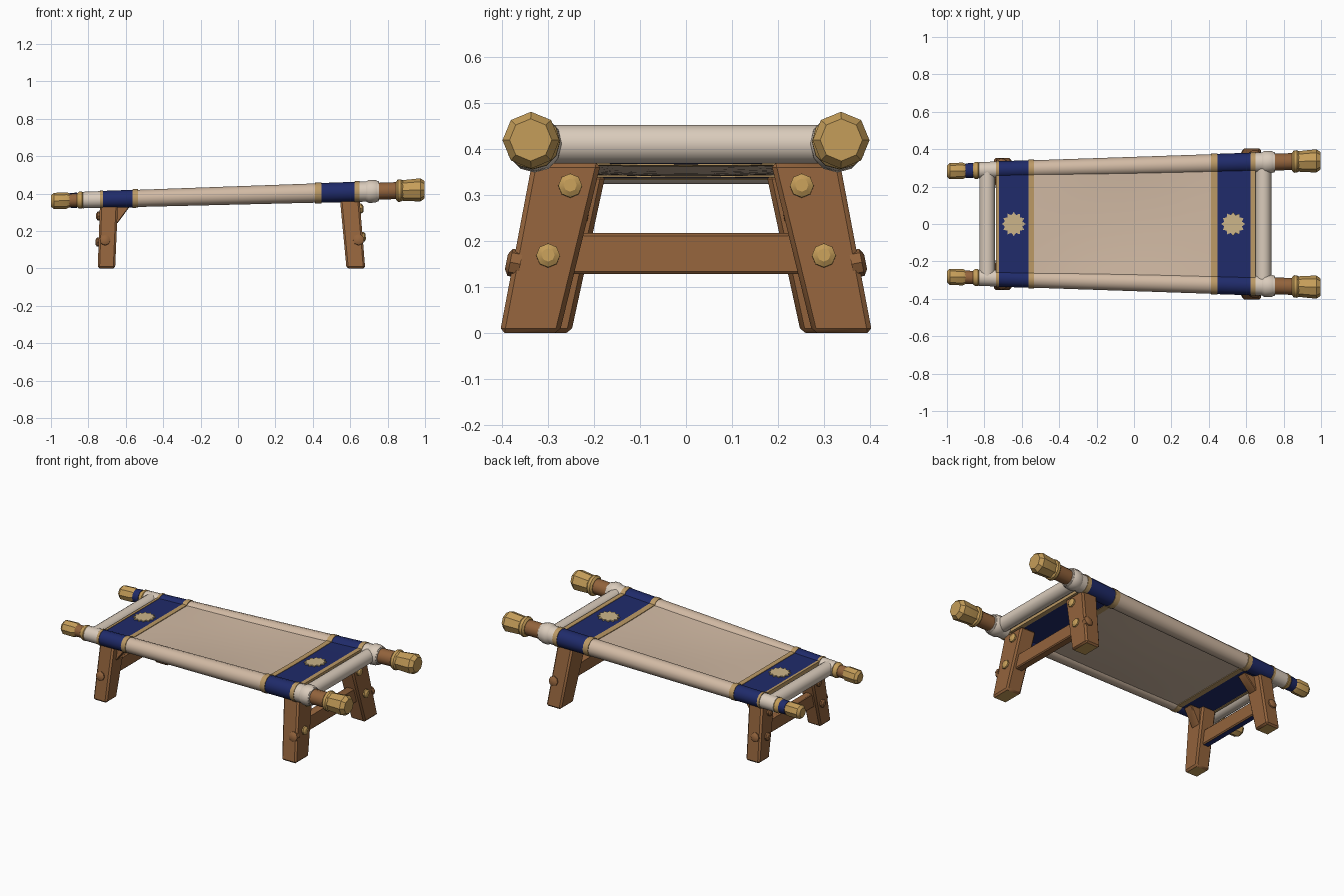
import bpy, bmesh, math
from mathutils import Vector

if "Cube" in bpy.data.objects:
    bpy.data.objects.remove(bpy.data.objects["Cube"])


def material(name, rgb):
    m = bpy.data.materials.new(name)
    m.use_nodes = True
    m.diffuse_color = (*rgb, 1)
    bsdf = m.node_tree.nodes["Principled BSDF"]
    bsdf.inputs["Base Color"].default_value = (*rgb, 1)
    bsdf.inputs["Roughness"].default_value = 0.8
    return m


WOOD = material("brown wood", (0.29, 0.125, 0.045))
GOLD = material("golden wood", (0.56, 0.34, 0.10))
CREAM = material("cream canvas", (0.64, 0.49, 0.37))
PALE = material("pale cloth", (0.70, 0.60, 0.50))
BLUE = material("navy blue cloth", (0.014, 0.024, 0.145))
TRIM = material("tan trim", (0.50, 0.32, 0.13))
STAR = material("light gold emblem", (0.60, 0.46, 0.25))
made = []


def loft(name, rings, mats, rule=None, bevel=0):
    """Skin closed rings of points, cap both ends; rule picks a material slot per face."""
    bm = bmesh.new()
    vs = [[bm.verts.new(p) for p in ring] for ring in rings]
    n = len(vs[0])
    for a, b in zip(vs, vs[1:]):
        for i in range(n):
            bm.faces.new((a[i], a[(i + 1) % n], b[(i + 1) % n], b[i]))
    bm.faces.new(vs[0])
    bm.faces.new(vs[-1])
    bmesh.ops.recalc_face_normals(bm, faces=bm.faces[:])
    if bevel:
        bmesh.ops.bevel(bm, geom=bm.edges[:], offset=bevel, segments=1, affect='EDGES')
    bm.normal_update()
    if rule:
        for f in bm.faces:
            f.material_index = rule(f)
    me = bpy.data.meshes.new(name)
    bm.to_mesh(me)
    bm.free()
    for m in mats:
        me.materials.append(m)
    ob = bpy.data.objects.new(name, me)
    bpy.context.collection.objects.link(ob)
    made.append(ob)
    return ob


# The frame widens and rises toward +x
def pole_y(x):
    return 0.31 + 0.028 * x


def pole_z(x):
    return 0.39 + 0.03 * x


def circle(x, r, side, sides=12):
    return [(x, side * pole_y(x) + r * math.cos(t), pole_z(x) + r * math.sin(t))
            for t in (2 * math.pi * i / sides for i in range(sides))]


def turned(name, stations, side, mat, sides=12):
    loft(name, [circle(x, r, side, sides) for x, r in stations], [mat])


# Cloth runs: name, start, end, material, extra radius
RUNS = [("left_end_wrap", -0.83, -0.737, PALE, 0.0),
        ("left_outer_trim", -0.737, -0.722, TRIM, 0.004),
        ("left_band", -0.722, -0.565, BLUE, 0.001),
        ("left_inner_trim", -0.565, -0.535, TRIM, 0.004),
        ("canvas", -0.535, 0.412, CREAM, 0.0),
        ("right_inner_trim", 0.412, 0.446, TRIM, 0.004),
        ("right_band", 0.446, 0.622, BLUE, 0.001),
        ("right_outer_trim", 0.622, 0.65, TRIM, 0.004),
        ("right_end_wrap", 0.65, 0.75, PALE, 0.001)]


def cloth_radius(x):
    return 0.049 + 0.006 * x


def sheet_top(x, v):
    sag = 0.014 * (1 - v * v) * max(0, 1 - (x / 0.54) ** 2)
    return pole_z(x) + 0.031 - sag


# Poles with carved golden tips and cloth sleeves
for side, tag in ((-1, "front"), (1, "back")):
    turned(tag + "_pole", [(-0.96, 0.035), (0.96, 0.046)], side, WOOD)
    turned(tag + "_right_tip", [(-1, 0.03), (-0.985, 0.043), (-0.915, 0.044),
                                (-0.9, 0.036)], side, GOLD, 8)
    turned(tag + "_left_tip", [(0.855, 0.048), (0.88, 0.055), (0.975, 0.062),
                               (0.998, 0.046)], side, GOLD, 8)
    turned(tag + "_right_collar", [(-0.86, 0.037), (-0.85, 0.045), (-0.835, 0.046),
                                   (-0.825, 0.038)], side, GOLD)
    turned(tag + "_left_collar", [(0.845, 0.048), (0.855, 0.06), (0.872, 0.06),
                                  (0.885, 0.05)], side, GOLD)
    turned(tag + "_left_wrap_knot", [(0.685, 0.054), (0.7, 0.062), (0.735, 0.06),
                                     (0.755, 0.05)], side, PALE)
    for name, a, b, mat, extra in RUNS:
        turned(f"{tag}_{name}_sleeve", [(x, cloth_radius(x) + extra) for x in (a, b)], side, mat)
turned("back_pole_blue_wrap", [(-0.9, 0.039), (-0.86, 0.041)], 1, BLUE)

# Stretched sheet, one piece per cloth run
for name, a, b, mat, extra in RUNS[1:-1]:
    steps = 10 if name == "canvas" else 1
    rings = []
    for k in range(steps + 1):
        x = a + (b - a) * k / steps
        half = pole_y(x)
        across = [-1 + j / 4 for j in range(9)]
        top = [(x, v * half, sheet_top(x, v) + extra) for v in across]
        low = [(x, v * half, sheet_top(x, v) - 0.062 - extra) for v in reversed(across)]
        rings.append(top + low)
    loft(name + "_sheet", rings, [mat])

# Cloth rolls across both ends
for name, x, r in (("right_end_roll", -0.785, 0.042), ("left_end_roll", 0.692, 0.042)):
    ring = [(x + r * math.cos(t), pole_z(x) + r * math.sin(t))
            for t in (math.pi * i / 8 for i in range(16))]
    loft(name, [[(u, s * pole_y(x), w) for u, w in ring] for s in (-1, 1)], [PALE])

# Star emblems lying on the bands
for name, cx in (("right_emblem", -0.643), ("left_emblem", 0.53)):
    rings = []
    for lift in (0.0, 0.007):
        pts = []
        for i in range(24):
            r = 0.064 if i % 2 == 0 else 0.049
            x, y = cx + r * math.cos(i * math.pi / 12), r * math.sin(i * math.pi / 12)
            pts.append((x, y, sheet_top(x, 0) + 0.0005 + lift))
        rings.append(pts)
    loft(name, rings, [STAR])


def block(name, lo, hi, mats, rule=None, bevel=0.006):
    """Tapered block: lo and hi are (x0, x1, y0, y1, z)."""
    rings = [[(x0, y0, z), (x1, y0, z), (x1, y1, z), (x0, y1, z)]
             for x0, x1, y0, y1, z in (lo, hi)]
    return loft(name, rings, mats, rule, bevel)


def peg(name, centre, axis, r, mat):
    """Faceted stud pointing along axis."""
    axis = Vector(axis).normalized()
    u = axis.orthogonal().normalized()
    w = axis.cross(u)
    rings = []
    for d, s in ((-0.015, 1), (0.008, 1), (0.016, 0.55)):
        rings.append([Vector(centre) + axis * d + (u * math.cos(t) + w * math.sin(t)) * r * s
                      for t in (math.pi * i / 4 for i in range(8))])
    loft(name, rings, [mat])


# Splayed legs; cut ends at the feet show lighter wood
def foot_rule(f):
    return 1 if f.normal.z < -0.9 else 0


for s, tag in ((-1, "front"), (1, "back")):
    def ys(a, b):
        return (a, b) if s > 0 else (-b, -a)
    block(tag + "_left_leg", (0.58, 0.68, *ys(0.275, 0.405), 0),
          (0.545, 0.65, *ys(0.185, 0.335), 0.37), [WOOD, GOLD], foot_rule, 0.01)
    block(tag + "_right_leg", (-0.75, -0.657, *ys(0.25, 0.355), 0),
          (-0.738, -0.642, *ys(0.175, 0.305), 0.345), [WOOD, GOLD], foot_rule, 0.01)
    # Studs on the end faces and outer faces
    peg(tag + "_left_low_stud", (0.667, s * 0.3, 0.168), (1, 0, 0.1), 0.026, GOLD)
    peg(tag + "_left_high_stud", (0.655, s * 0.252, 0.32), (1, 0, 0.1), 0.026, GOLD)
    peg(tag + "_right_low_stud", (-0.746, s * 0.27, 0.14), (-1, 0, 0), 0.024, WOOD)
    peg(tag + "_right_high_stud", (-0.742, s * 0.24, 0.28), (-1, 0, 0), 0.024, WOOD)
    peg(tag + "_left_side_stud", (0.645, s * 0.375, 0.152), (0, s, 0.2), 0.03, WOOD)
    peg(tag + "_right_side_stud", (-0.71, s * 0.333, 0.15), (0, s, 0.2), 0.028, WOOD)
    # Small brace under the sheet
    block(tag + "_brace", (-0.67, -0.645, *ys(0.215, 0.275), 0.24),
          (-0.67, -0.575, *ys(0.2, 0.26), 0.335), [WOOD], None, 0.004)

# Stretchers between the legs
block("left_stretcher", (0.595, 0.645, -0.31, 0.31, 0.128),
      (0.588, 0.638, -0.27, 0.27, 0.217), [WOOD])
block("right_stretcher", (-0.725, -0.68, -0.28, 0.28, 0.128),
      (-0.722, -0.677, -0.25, 0.25, 0.215), [WOOD, BLUE], foot_rule)

# Smooth rounded cloth and wood, keep hard edges
bpy.ops.object.select_all(action='DESELECT')
for ob in made:
    ob.select_set(True)
bpy.context.view_layer.objects.active = made[0]
bpy.ops.object.shade_smooth_by_angle(angle=math.radians(35))
